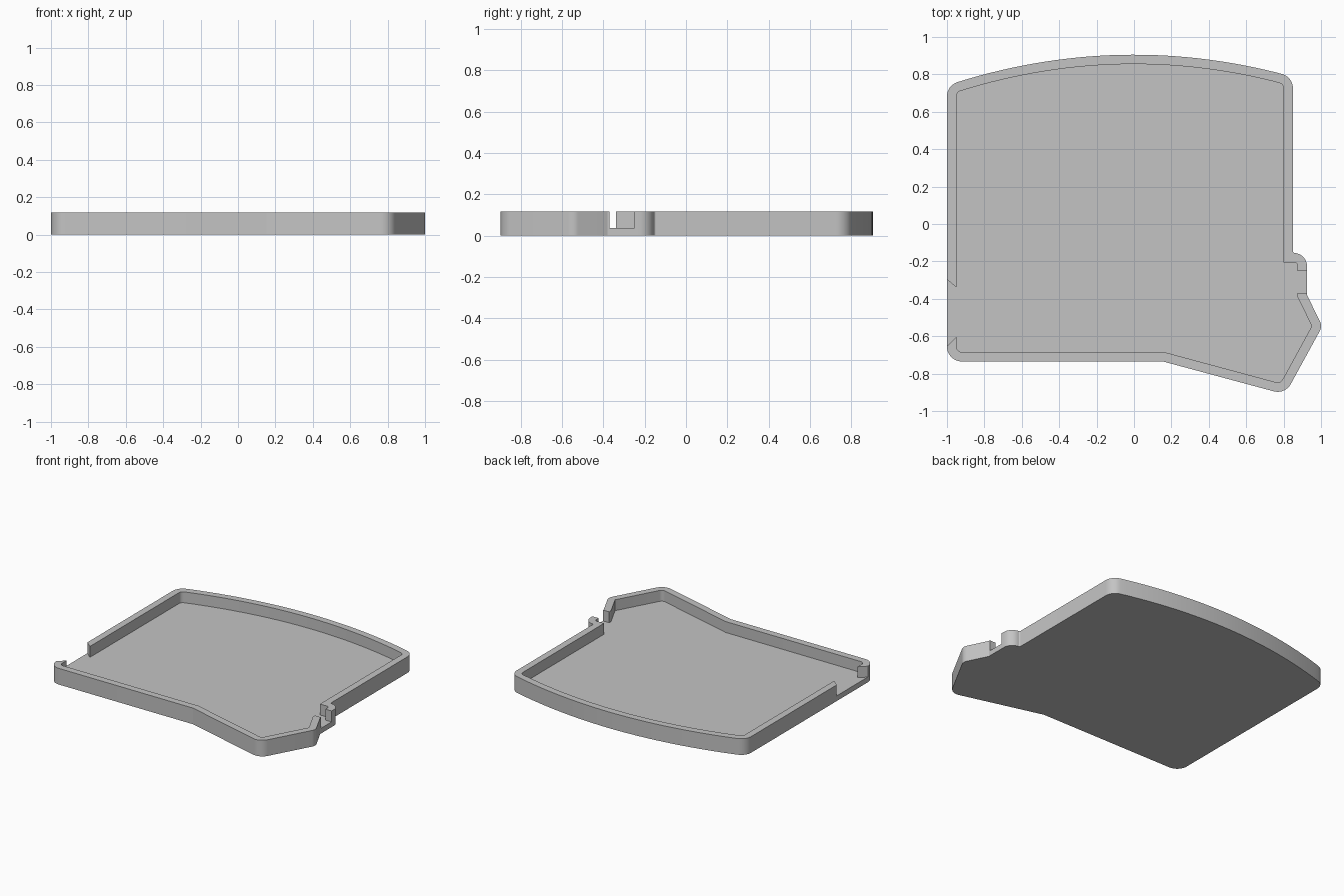
import bpy, bmesh, math
from mathutils import Vector

WALL, FLOOR, HEIGHT = 0.05, 0.038, 0.117

if "Cube" in bpy.data.objects:
    bpy.data.objects.remove(bpy.data.objects["Cube"])


def arch(x):
    """Height of the bowed back edge at x."""
    return 0.905 - x * x / 6.1


def inset(path, width):
    """Move an open clockwise path of (x, y, radius) inwards."""
    pts = [Vector(p[:2]) for p in path]
    dirs = [(b - a).normalized() for a, b in zip(pts, pts[1:])]
    normals = [Vector((d.y, -d.x)) for d in dirs]
    result = []
    for i, (p, corner) in enumerate(zip(pts, path)):
        n1 = normals[max(i - 1, 0)]
        n2 = normals[min(i, len(normals) - 1)]
        q = p + (n1 + n2) * width / (1 + n1.dot(n2))
        result.append((q.x, q.y, max(corner[2] - width, 0)))
    return result


def rounded(path, steps=10):
    """Replace each corner that has a radius by an arc."""
    pts = [Vector(p[:2]) for p in path]
    result = []
    for i, (p, corner) in enumerate(zip(pts, path)):
        r = corner[2]
        if r == 0 or i in (0, len(pts) - 1):
            result.append(p)
            continue
        a = (pts[i - 1] - p).normalized()
        b = (pts[i + 1] - p).normalized()
        half = a.angle(b) / 2
        centre = p + (a + b).normalized() * r / math.sin(half)
        start = p + a * r / math.tan(half) - centre
        end = p + b * r / math.tan(half) - centre
        sweep = start.angle(end)
        for k in range(steps + 1):
            t = k / steps
            mix = start * math.sin((1 - t) * sweep) + end * math.sin(t * sweep)
            result.append(centre + mix / math.sin(sweep))
    return result


def prism(name, outline, z0, z1):
    """Extrude a flat outline between two heights."""
    bm = bmesh.new()
    face = bm.faces.new([bm.verts.new((p.x, p.y, z0)) for p in outline])
    top = bmesh.ops.extrude_face_region(bm, geom=[face])["geom"]
    bmesh.ops.translate(bm, vec=(0, 0, z1 - z0),
                        verts=[v for v in top if isinstance(v, bmesh.types.BMVert)])
    bmesh.ops.recalc_face_normals(bm, faces=bm.faces)
    mesh = bpy.data.meshes.new(name)
    bm.to_mesh(mesh)
    bm.free()
    obj = bpy.data.objects.new(name, mesh)
    bpy.context.collection.objects.link(obj)
    return obj


# Back wall: left opening, bowed back edge, right side, small hook
bow = [-0.9 + 1.66 * i / 28 for i in range(29)]
back = [(-1, -0.297, 0), (-1, arch(1), 0.08)]
back += [(x, arch(x), 0) for x in bow]
back += [(0.85, arch(0.85), 0.08), (0.85, -0.155, 0.01),
         (0.925, -0.155, 0.07), (0.925, -0.25, 0)]

# Front wall: right slot, pointed side, slanted front, left opening
front = [(0.925, -0.37, 0), (0.925, -0.38, 0), (1.007, -0.547, 0.055),
         (0.808, -0.911, 0.08), (0.155, -0.735, 0.02),
         (-1, -0.735, 0.08), (-1, -0.65, 0)]

tray = prism("tray", rounded(back) + rounded(front), 0, HEIGHT)

# Cavity, reaching out through the right slot and the flared left opening
inner_back, inner_front = inset(back, WALL), inset(front, WALL)
inner_back[0] = (-0.95, -0.338, 0)
inner_front[-1] = (-0.95, -0.605, 0)
slot = [Vector((1.2, -0.25)), Vector((1.2, -0.37))]
flare = [Vector((-1.05, -0.7)), Vector((-1.05, -0.256))]
cavity = prism("cavity_cutter",
               rounded(inner_back) + slot + rounded(inner_front) + flare,
               FLOOR, HEIGHT + 0.1)
cavity.hide_render = True

cut = tray.modifiers.new("cavity", "BOOLEAN")
cut.operation = "DIFFERENCE"
cut.solver = "EXACT"
cut.object = cavity

bpy.ops.object.select_all(action="DESELECT")
bpy.context.view_layer.objects.active = tray
tray.select_set(True)
bpy.ops.object.modifier_apply(modifier=cut.name)
bpy.data.objects.remove(cavity)
bpy.ops.object.shade_smooth_by_angle(angle=math.radians(25))

# Single grey finish
grey = bpy.data.materials.new("plain_grey")
grey.use_nodes = True
colour = (0.55, 0.55, 0.55, 1)
grey.diffuse_color = colour
grey.node_tree.nodes["Principled BSDF"].inputs["Base Color"].default_value = colour
tray.data.materials.clear()
tray.data.materials.append(grey)
